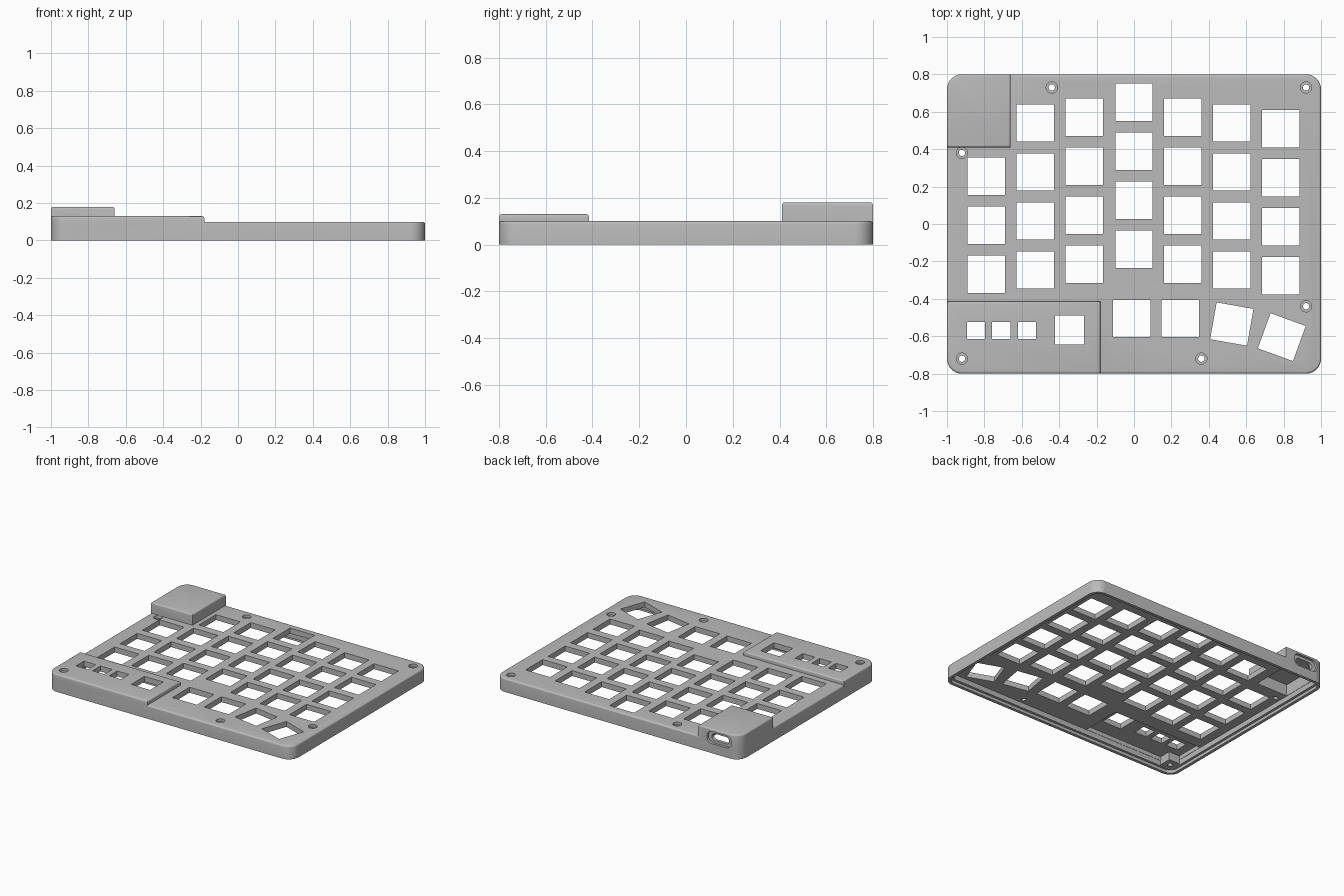
import bpy, bmesh
from math import radians
from mathutils import Matrix, Vector

if "Cube" in bpy.data.objects:
    bpy.data.objects.remove(bpy.data.objects["Cube"])

grey = bpy.data.materials.new("case grey")
grey.use_nodes = True
colour = (0.5, 0.5, 0.5, 1)
grey.diffuse_color = colour
grey.node_tree.nodes["Principled BSDF"].inputs["Base Color"].default_value = colour


def finish(bm, name):
    mesh = bpy.data.meshes.new(name)
    bm.to_mesh(mesh)
    bm.free()
    mesh.materials.append(grey)
    ob = bpy.data.objects.new(name, mesh)
    bpy.context.collection.objects.link(ob)
    return ob


def prism(name, x0, x1, y0, y1, z0, z1, radius=0, corners=None, top=0):
    """Box with chosen upright edges rounded, and optionally a rounded top rim."""
    bm = bmesh.new()
    bmesh.ops.create_cube(bm, size=1)
    for v in bm.verts:
        v.co = Vector((x1 if v.co.x > 0 else x0, y1 if v.co.y > 0 else y0,
                       z1 if v.co.z > 0 else z0))
    if radius:
        middle = Vector(((x0 + x1) / 2, (y0 + y1) / 2, 0))
        upright = []
        for e in bm.edges:
            a, b = (v.co for v in e.verts)
            side = (a.x > middle.x, a.y > middle.y)
            if abs(a.z - b.z) > 1e-5 and (corners is None or side in corners):
                upright.append(e)
        bmesh.ops.bevel(bm, geom=upright, offset=radius, segments=8,
                        profile=0.5, affect='EDGES')
    if top:
        rim = [e for e in bm.edges if all(abs(v.co.z - z1) < 1e-5 for v in e.verts)]
        bmesh.ops.bevel(bm, geom=rim, offset=top, segments=4,
                        profile=0.5, affect='EDGES')
    return finish(bm, name)


def combine(target, other, operation):
    mod = target.modifiers.new("combine", 'BOOLEAN')
    mod.operation = operation
    mod.solver = 'EXACT'
    mod.object = other
    bpy.context.view_layer.objects.active = target
    bpy.ops.object.modifier_apply(modifier=mod.name)
    bpy.data.objects.remove(other)


def holes(name, items):
    """Square through-cutters: x, y, width, depth, turn in degrees."""
    bm = bmesh.new()
    for x, y, w, d, turn in items:
        place = (Matrix.Translation((x, y, 0.1)) @ Matrix.Rotation(radians(turn), 4, 'Z')
                 @ Matrix.Diagonal((w, d, 0.4, 1)))
        bmesh.ops.create_cube(bm, size=1, matrix=place)
    return finish(bm, name)


def drills(name, places, radius, z0, z1):
    bm = bmesh.new()
    for x, y, z in places:
        bmesh.ops.create_cone(bm, cap_ends=True, segments=24, radius1=radius,
                              radius2=radius, depth=z1 - z0,
                              matrix=Matrix.Translation((x, y, z + (z0 + z1) / 2)))
    return finish(bm, name)


# Outer body with the two raised corners
R, RIM = 0.08, 0.012
case = prism("keyboard_case", -1, 1, -0.8, 0.8, 0, 0.1, R, top=RIM)
combine(case, prism("front_riser", -1, -0.18, -0.8, -0.415, 0, 0.13, R,
                    [(False, False)], RIM), 'UNION')
combine(case, prism("back_riser", -1, -0.66, 0.41, 0.8, 0, 0.18, R,
                    [(False, True)], RIM), 'UNION')

# Hollow underside: base plate ledge, main cavity, pockets under the risers
cavities = [
    prism("ledge", -0.978, 0.978, -0.778, 0.778, -0.1, 0.022, 0.058),
    prism("cavity", -0.96, 0.96, -0.76, 0.76, -0.1, 0.06, 0.04),
    prism("front_pocket", -0.958, -0.22, -0.758, -0.455, 0, 0.09),
    prism("back_pocket", -0.958, -0.70, 0.45, 0.758, 0, 0.145),
]
for cavity in cavities:
    combine(case, cavity, 'DIFFERENCE')

# Screw post inside the front pocket
combine(case, prism("screw_post", -0.97, -0.87, -0.77, -0.67, 0.03, 0.11), 'UNION')

# Key openings by column: x, top row centre, rows
PITCH, KEY = 0.262, 0.2
columns = [(-0.79, 0.255, 3), (-0.528, 0.54, 4), (-0.265, 0.57, 4), (0, 0.65, 4),
           (0.26, 0.57, 4), (0.523, 0.54, 4), (0.785, 0.51, 4)]
keys = [(x, y - PITCH * row, KEY, KEY, 0) for x, y, rows in columns for row in range(rows)]
thumbs = [(-0.013, -0.505, 0), (0.248, -0.505, 0), (0.523, -0.535, -10), (0.79, -0.605, -20)]
keys += [(x, y, KEY, KEY, turn) for x, y, turn in thumbs]
combine(case, holes("key_cutter", keys), 'DIFFERENCE')

# Small button openings and the square opening in the front riser
buttons = [(x, -0.57, 0.097, 0.092, 0) for x in (-0.845, -0.71, -0.573)]
buttons.append((-0.345, -0.567, 0.155, 0.155, 0))
combine(case, holes("button_cutter", buttons), 'DIFFERENCE')

# Counterbored screw holes (height is that of the surface they start from)
screws = [(-0.44, 0.73, 0.1), (0.92, 0.73, 0.1), (-0.92, 0.38, 0.1),
          (0.92, -0.44, 0.1), (-0.92, -0.72, 0.13), (0.36, -0.72, 0.1)]
combine(case, drills("screw_heads", screws, 0.03, -0.02, 0.05), 'DIFFERENCE')
combine(case, drills("screw_shafts", screws, 0.017, -0.2, 0.06), 'DIFFERENCE')

# Cable port in the back wall: shallow recess, then the slot through
for w, h, y0, y1 in [(0.2, 0.09, 0.782, 0.9), (0.14, 0.05, 0.7, 0.9)]:
    port = prism("port_cutter", -w / 2, w / 2, -h / 2, h / 2, -y1, -y0, h * 0.49)
    port.data.transform(Matrix.Translation((-0.83, 0, 0.115))
                        @ Matrix.Rotation(radians(90), 4, 'X'))
    combine(case, port, 'DIFFERENCE')

# Smooth the rounded rims, keep the cut edges sharp
bpy.ops.object.select_all(action='DESELECT')
case.select_set(True)
bpy.context.view_layer.objects.active = case
bpy.ops.object.shade_smooth_by_angle(angle=radians(30))
